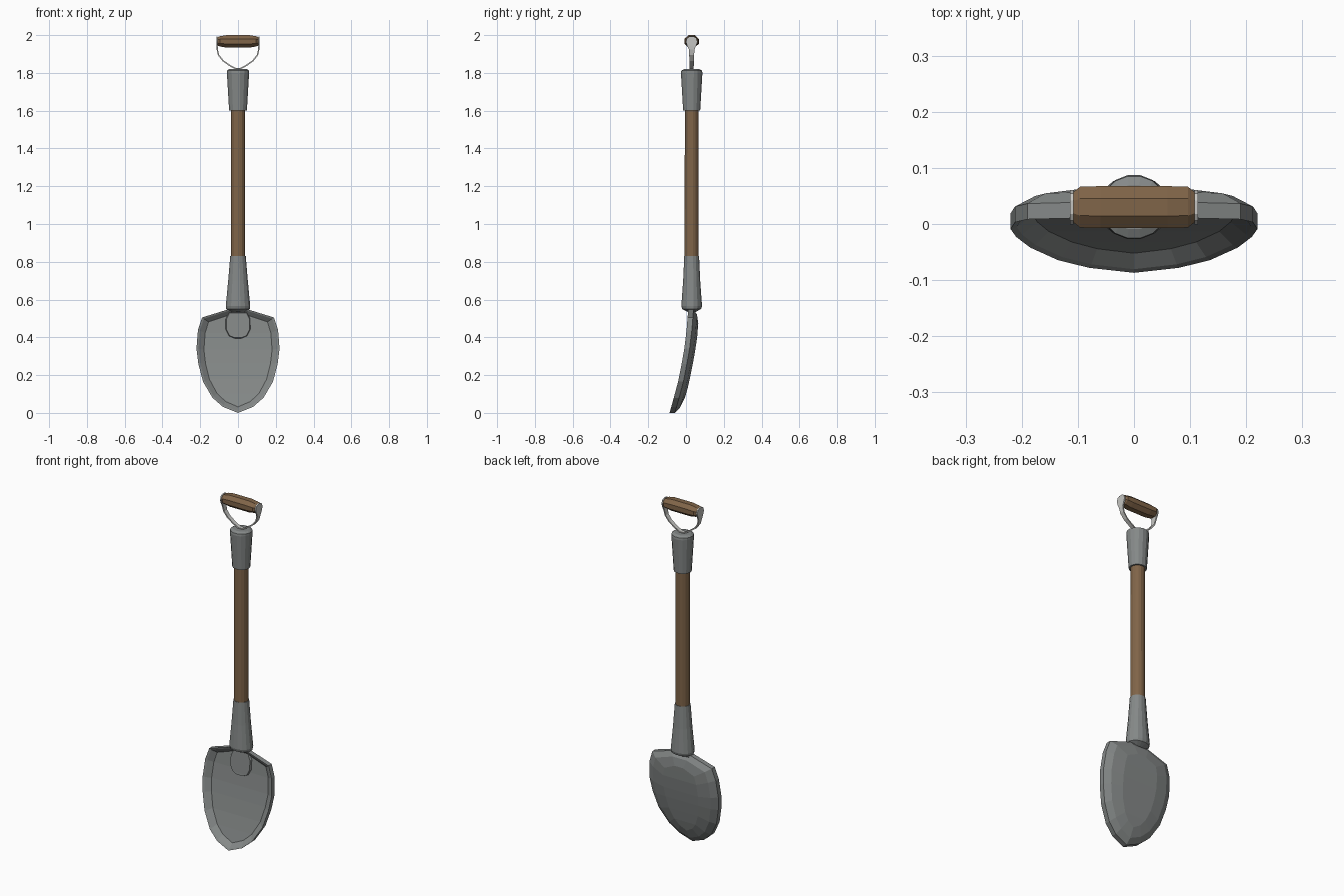
import bpy, bmesh, math
from mathutils import Vector

if "Cube" in bpy.data.objects:
    bpy.data.objects.remove(bpy.data.objects["Cube"])

YC = 0.03  # depth of the shaft axis


def material(name, rgb):
    m = bpy.data.materials.new(name)
    m.diffuse_color = (*rgb, 1)
    m.use_nodes = True
    m.node_tree.nodes["Principled BSDF"].inputs["Base Color"].default_value = m.diffuse_color
    return m


steel = material("grey_steel", (0.235, 0.25, 0.247))
strap_mat = material("light_steel", (0.56, 0.56, 0.54))
wood = material("brown_wood", (0.215, 0.128, 0.065))


def finish(name, bm, mat):
    bmesh.ops.recalc_face_normals(bm, faces=bm.faces[:])
    me = bpy.data.meshes.new(name)
    bm.to_mesh(me)
    bm.free()
    me.materials.append(mat)
    ob = bpy.data.objects.new(name, me)
    bpy.context.collection.objects.link(ob)
    return ob


def bridge(bm, a, b):
    n = len(a)
    for i in range(n):
        j = (i + 1) % n
        bm.faces.new((a[i], a[j], b[j], b[i]))


def lathe(name, profile, mat, sides=16, along_x=False, centre_z=0.0):
    """profile rows: (position, first radius, second radius)"""
    bm = bmesh.new()
    rings = []
    for p, ra, rb in profile:
        ring = []
        for k in range(sides):
            t = 2 * math.pi * (k + 0.5) / sides
            u, v = ra * math.cos(t), rb * math.sin(t)
            co = (p, YC + u, centre_z + v) if along_x else (u, YC + v, p)
            ring.append(bm.verts.new(co))
        rings.append(ring)
    for a, b in zip(rings, rings[1:]):
        bridge(bm, a, b)
    bm.faces.new(rings[0])
    bm.faces.new(rings[-1])
    return finish(name, bm, mat)


# Shaft and its two metal sockets
lathe("shaft", [(0.8, 0.039, 0.038), (1.65, 0.038, 0.037)], wood)
lathe("lower_socket", [(0.535, 0.038, 0.022), (0.55, 0.064, 0.051), (0.565, 0.066, 0.056),
                       (0.70, 0.053, 0.046), (0.83, 0.042, 0.040)], steel)
lathe("upper_socket", [(1.60, 0.048, 0.046), (1.80, 0.060, 0.058),
                       (1.812, 0.060, 0.056), (1.82, 0.048, 0.040)], steel)

# Octagonal wooden grip
k = 1 / math.cos(math.pi / 8)
lathe("grip", [(-0.108, 0.027 * k, 0.022 * k), (-0.096, 0.0365 * k, 0.027 * k),
               (-0.06, 0.0375 * k, 0.033 * k), (0.06, 0.0375 * k, 0.033 * k),
               (0.096, 0.0365 * k, 0.027 * k), (0.108, 0.027 * k, 0.022 * k)],
      wood, sides=8, along_x=True, centre_z=1.967)

# Bent strap holding the grip: (x, z, half width)
half = [(0.111, 1.992, 0.012), (0.111, 1.985, 0.024), (0.111, 1.965, 0.031),
        (0.111, 1.945, 0.024), (0.110, 1.925, 0.015), (0.103, 1.895, 0.013),
        (0.080, 1.865, 0.012), (0.045, 1.84, 0.011), (0.012, 1.822, 0.011)]
path = half + [(-x, z, w) for x, z, w in reversed(half)]
bm = bmesh.new()
rows = [(bm.verts.new((x, YC, z)), w) for x, z, w in path]
pairs = []
for v, w in rows:
    pairs.append((bm.verts.new(v.co + Vector((0, -w, 0))), bm.verts.new(v.co + Vector((0, w, 0)))))
for v, w in rows:
    bm.verts.remove(v)
for a, b in zip(pairs, pairs[1:]):
    bm.faces.new((a[0], a[1], b[1], b[0]))
strap = finish("grip_strap", bm, strap_mat)
sol = strap.modifiers.new("thickness", "SOLIDIFY")
sol.thickness = 0.007
sol.offset = 0

# Blade: nested outlines bent along a side profile
bend = [(-0.1, -0.115), (0, -0.087), (0.15, -0.045), (0.3, -0.015), (0.4, 0.0), (0.6, 0.016)]


def front_y(z):
    for (z0, y0), (z1, y1) in zip(bend, bend[1:]):
        if z <= z1:
            return y0 + (y1 - y0) * (z - z0) / (z1 - z0)
    return bend[-1][1]


outline = [(0, 0.0), (0.08, 0.032), (0.135, 0.08), (0.185, 0.165), (0.21, 0.26),
           (0.22, 0.34), (0.212, 0.44), (0.19, 0.505), (0.055, 0.547), (0, 0.547)]
N = len(outline)


def blade_ring(bm, sx, sz, depth):
    pts = [(x * sx, 0.29 + (z - 0.29) * sz) for x, z in outline]
    pts += [(-x, z) for x, z in reversed(pts[1:-1])]
    return [bm.verts.new((x, front_y(z) + depth, z)) for x, z in pts]


def fill_strips(bm, ring):
    n = len(ring)
    for i in range(N - 1):
        quad = [ring[i], ring[i + 1], ring[(n - i - 1) % n], ring[(n - i) % n]]
        bm.faces.new(list(dict.fromkeys(quad)))


bm = bmesh.new()
rings = [blade_ring(bm, *r) for r in [(0.82, 0.89, 0.026), (0.95, 0.97, 0.004), (1, 1, 0),
                                      (1, 1, 0.028), (0.83, 0.90, 0.048), (0.5, 0.72, 0.059)]]
for a, b in zip(rings, rings[1:]):
    bridge(bm, a, b)
fill_strips(bm, rings[0])
fill_strips(bm, rings[-1])
finish("blade", bm, steel)

# Tongue of the socket lying on the blade front
bm = bmesh.new()
half = [(0.045, 0.55), (0.068, 0.50), (0.068, 0.44), (0.05, 0.405), (0.02, 0.392)]
pts = half + [(-x, z) for x, z in reversed(half)]
front = [bm.verts.new((x * 0.9, front_y(z) + 0.014, 0.45 + (z - 0.45) * 0.9)) for x, z in pts]
back = [bm.verts.new((x, front_y(z) + 0.036, z)) for x, z in pts]
bridge(bm, front, back)
for ring in (front, back):
    for i in range(len(half) - 1):
        bm.faces.new((ring[i], ring[i + 1], ring[-2 - i], ring[-1 - i]))
finish("socket_tongue", bm, steel)
